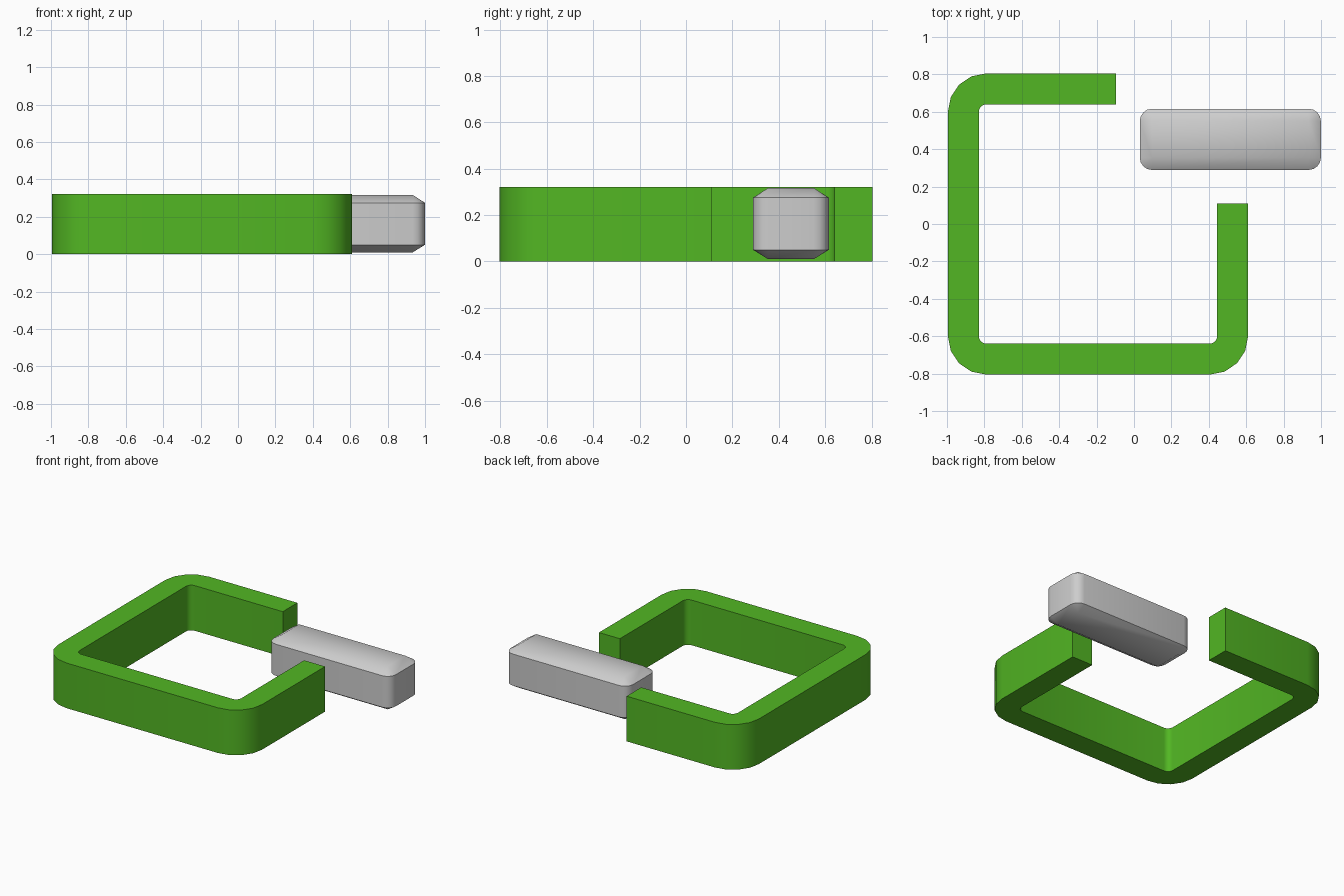
import bpy, bmesh, math

if "Cube" in bpy.data.objects:
    bpy.data.objects.remove(bpy.data.objects["Cube"])


def material(name, rgb):
    mat = bpy.data.materials.new(name)
    mat.diffuse_color = (*rgb, 1)
    mat.use_nodes = True
    mat.node_tree.nodes["Principled BSDF"].inputs["Base Color"].default_value = mat.diffuse_color
    return mat


def arc(cx, cy, r, start, steps=4):
    """Quarter arc, counter-clockwise from the start angle in degrees."""
    return [(cx + r * math.cos(a), cy + r * math.sin(a))
            for a in (math.radians(start + 90 * i / steps) for i in range(steps + 1))]


def finish(name, bm, mat, angle):
    bmesh.ops.remove_doubles(bm, verts=bm.verts[:], dist=1e-4)
    bmesh.ops.recalc_face_normals(bm, faces=bm.faces[:])
    mesh = bpy.data.meshes.new(name)
    bm.to_mesh(mesh)
    bm.free()
    obj = bpy.data.objects.new(name, mesh)
    bpy.context.collection.objects.link(obj)
    mesh.materials.append(mat)
    bpy.ops.object.select_all(action='DESELECT')
    obj.select_set(True)
    bpy.context.view_layer.objects.active = obj
    bpy.ops.object.shade_smooth_by_angle(angle=math.radians(angle))
    return obj


green = material("green", (0.085, 0.47, 0.017))
grey = material("light grey", (0.61, 0.61, 0.61))

# Open square frame: outer and inner outlines share corner centres
CORNERS = [(-0.79, 0.6, 90), (-0.79, -0.6, 180), (0.405, -0.6, 270)]


def outline(r):
    pts = [(-0.095, 0.6 + r)]
    for cx, cy, start in CORNERS:
        pts += arc(cx, cy, r, start)
    return pts + [(0.405 + r, 0.11)]


bm = bmesh.new()
sections = []
for (ox, oy), (ix, iy) in zip(outline(0.205), outline(0.04)):
    sections.append([bm.verts.new(p) for p in
                     ((ox, oy, 0), (ix, iy, 0), (ix, iy, 0.322), (ox, oy, 0.322))])
for a, b in zip(sections, sections[1:]):
    for i in range(4):
        j = (i + 1) % 4
        bm.faces.new((a[i], a[j], b[j], b[i]))
bm.faces.new(sections[0])
bm.faces.new(sections[-1])
finish("open_frame", bm, green, 35)

# Grey bar: rounded upright corners, chamfered top and bottom
X0, X1, Y0, Y1 = 0.096, 0.934, 0.354, 0.551


def ring(r, z):
    pts = []
    for cx, cy, start in ((X1, Y1, 0), (X0, Y1, 90), (X0, Y0, 180), (X1, Y0, 270)):
        pts += arc(cx, cy, r, start)
    return [bm.verts.new((x, y, z)) for x, y in pts]


bm = bmesh.new()
rings = [ring(0.0, 0.01), ring(0.065, 0.05), ring(0.065, 0.275), ring(0.0, 0.317)]
for a, b in zip(rings, rings[1:]):
    for i in range(len(a)):
        j = (i + 1) % len(a)
        bm.faces.new((a[i], a[j], b[j], b[i]))
for cap in (rings[0], rings[-1]):
    bm.faces.new(cap[::5])  # one vertex per corner
finish("side_bar", bm, grey, 40)
